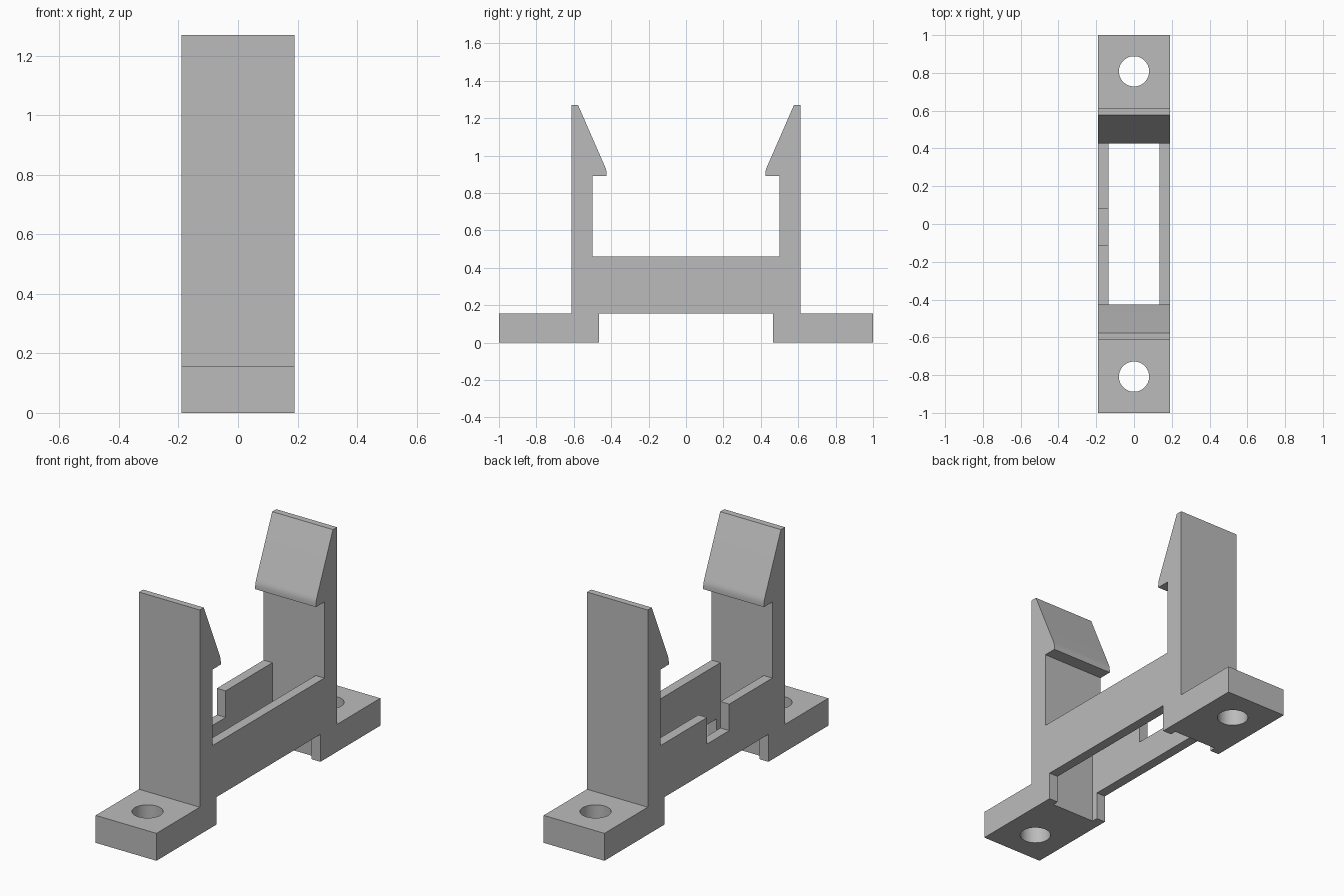
import bpy
import bmesh
import math
from mathutils import Matrix

cube = bpy.data.objects.get("Cube")
if cube:
    bpy.data.objects.remove(cube, do_unlink=True)

HALF_WIDTH = 0.19
FOOT = 0.155       # foot thickness
RAIL_TOP = 0.46
POST_IN = 0.5      # inner face of the posts
HEIGHT = 1.27

grey = bpy.data.materials.new("plain_grey")
grey.use_nodes = True
colour = (0.5, 0.5, 0.5, 1)
grey.diffuse_color = colour
grey.node_tree.nodes["Principled BSDF"].inputs["Base Color"].default_value = colour


def finish(name, bm):
    bmesh.ops.recalc_face_normals(bm, faces=bm.faces)
    mesh = bpy.data.meshes.new(name)
    bm.to_mesh(mesh)
    bm.free()
    mesh.materials.append(grey)
    obj = bpy.data.objects.new(name, mesh)
    bpy.context.collection.objects.link(obj)
    return obj


def extrude_profile(name, points, half_width):
    """Closed outline in the YZ plane, extruded along X."""
    bm = bmesh.new()
    face = bm.faces.new([bm.verts.new((-half_width, y, z)) for y, z in points])
    side = bmesh.ops.extrude_face_region(bm, geom=[face])["geom"]
    verts = [g for g in side if isinstance(g, bmesh.types.BMVert)]
    bmesh.ops.translate(bm, verts=verts, vec=(2 * half_width, 0, 0))
    return finish(name, bm)


def box(name, low, high):
    bm = bmesh.new()
    bmesh.ops.create_cube(bm, size=1)
    for v in bm.verts:
        v.co = [h if c > 0 else l for c, l, h in zip(v.co, low, high)]
    return finish(name, bm)


def cylinder(name, radius, centre):
    bm = bmesh.new()
    bmesh.ops.create_cone(bm, cap_ends=True, segments=48, radius1=radius,
                          radius2=radius, depth=1, matrix=Matrix.Translation(centre))
    return finish(name, bm)


def cut(target, cutter):
    cutter.hide_render = True
    mod = target.modifiers.new("cut", 'BOOLEAN')
    mod.operation = 'DIFFERENCE'
    mod.solver = 'EXACT'
    mod.object = cutter
    bpy.context.view_layer.objects.active = target
    bpy.ops.object.modifier_apply(modifier=mod.name)
    bpy.data.objects.remove(cutter, do_unlink=True)


# Clip body: foot, post with hooked tip, rail; mirrored front to back
half = [(0.465, FOOT), (0.465, 0), (1, 0), (1, FOOT), (0.613, FOOT),
        (0.613, HEIGHT), (0.577, HEIGHT),
        (0.434, 0.943), (0.429, 0.93), (0.426, 0.918), (0.425, 0.905),
        (0.425, 0.89), (POST_IN, 0.89), (POST_IN, RAIL_TOP)]
body = extrude_profile("clip_bracket", half + [(-y, z) for y, z in reversed(half)], HALF_WIDTH)

# Open well between the two side rails
cut(body, box("well_cutter", (-0.135, -POST_IN, -0.1), (0.135, POST_IN, 0.6)))

# Notch in one rail
cut(body, box("notch_cutter", (-0.3, -0.115, 2 * FOOT), (-0.1, 0.083, 0.6)))

# Screw holes in the feet
for sign in (-1, 1):
    cut(body, cylinder("hole_cutter", 0.08, (0, sign * 0.808, 0)))

bpy.ops.object.select_all(action='DESELECT')
body.select_set(True)
bpy.context.view_layer.objects.active = body
bpy.ops.object.shade_smooth_by_angle(angle=math.radians(30))
